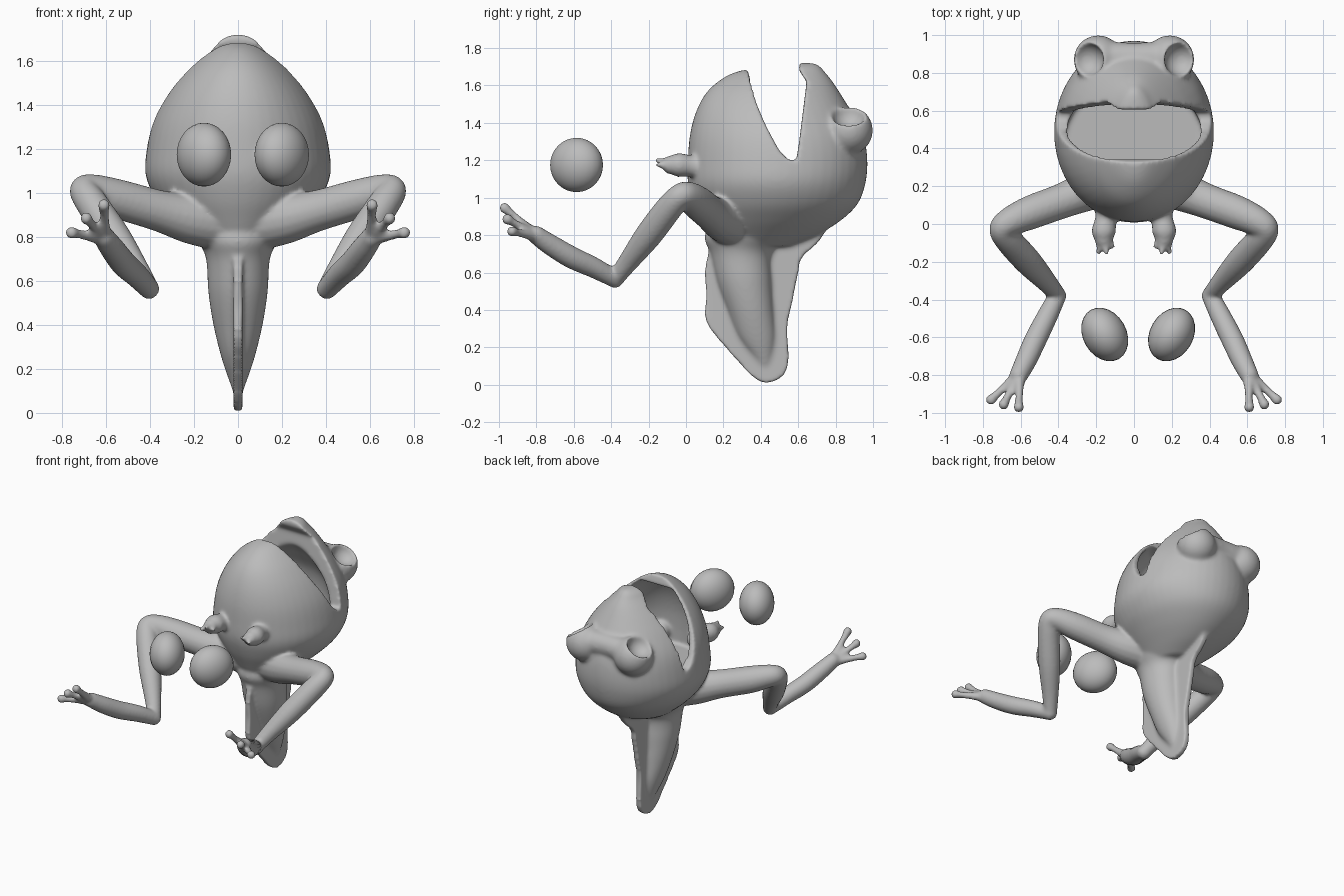
import bpy, bmesh, math
from mathutils import Vector, Matrix

if "Cube" in bpy.data.objects:
    bpy.data.objects.remove(bpy.data.objects["Cube"])

skin = bpy.data.materials.new("plain_grey")
skin.use_nodes = True
skin.diffuse_color = (0.5, 0.5, 0.5, 1)
skin.node_tree.nodes["Principled BSDF"].inputs["Base Color"].default_value = (0.5, 0.5, 0.5, 1)


def spline(rows, steps=6):
    """Catmull-Rom interpolation through rows of numbers."""
    out = []
    for i in range(len(rows) - 1):
        a, b, c, d = (rows[max(0, min(len(rows) - 1, i + k))] for k in (-1, 0, 1, 2))
        for s in range(steps):
            t = s / steps
            out.append([0.5 * (2 * q + (r - p) * t + (2 * p - 5 * q + 4 * r - w) * t * t
                               + (3 * q - p - 3 * r + w) * t ** 3) for p, q, r, w in zip(a, b, c, d)])
    return out + [list(rows[-1])]


def skin_rings(bm, rings):
    loops = [[bm.verts.new(p) for p in ring] for ring in rings]
    n = len(loops[0])
    for a, b in zip(loops, loops[1:]):
        for i in range(n):
            bm.faces.new((a[i], a[(i + 1) % n], b[(i + 1) % n], b[i]))
    bm.faces.new(loops[0][::-1])
    bm.faces.new(loops[-1])


def stack(bm, rows, n=48):
    """Upright form from rows of height, front, back and half width."""
    rings = []
    for z, front, back, half in spline(rows):
        turn = [2 * math.pi * i / n for i in range(n)]
        rings.append([(half * math.cos(t), (front + back) / 2 + (back - front) / 2 * math.sin(t), z)
                      for t in turn])
    skin_rings(bm, rings)


def limb(bm, rows, side=1, n=16):
    """Round tube through rows of x, y, z and radius, with ball ends."""
    path = spline(rows)
    pts = [Vector((p[0] * side, p[1], p[2])) for p in path]
    rings = []
    for i, p in enumerate(pts):
        along = (pts[min(i + 1, len(pts) - 1)] - pts[max(i - 1, 0)]).normalized()
        u = along.orthogonal().normalized() if i == 0 else (u - along * u.dot(along)).normalized()
        v = along.cross(u)
        rings.append([p + path[i][3] * (u * math.cos(2 * math.pi * k / n) + v * math.sin(2 * math.pi * k / n))
                      for k in range(n)])
    skin_rings(bm, rings)
    for i in (0, -1):
        ball(bm, pts[i], path[i][3])


def ball(bm, centre, radius):
    bmesh.ops.create_uvsphere(bm, u_segments=24, v_segments=16, radius=radius,
                              matrix=Matrix.Translation(centre))


def slab(bm, outline, half):
    """Side outline of y and z points, given thickness across x."""
    skin_rings(bm, [[(x, y, z) for y, z in outline] for x in (-half, half)])


def make(name, bm):
    bmesh.ops.recalc_face_normals(bm, faces=bm.faces)
    mesh = bpy.data.meshes.new(name)
    bm.to_mesh(mesh)
    bm.free()
    mesh.materials.append(skin)
    obj = bpy.data.objects.new(name, mesh)
    bpy.context.collection.objects.link(obj)
    return obj


def voxel(obj, size):
    mod = obj.modifiers.new("merge", "REMESH")
    mod.mode = "VOXEL"
    mod.voxel_size = size


def bake(obj):
    deps = bpy.context.evaluated_depsgraph_get()
    mesh = bpy.data.meshes.new_from_object(obj.evaluated_get(deps))
    obj.modifiers.clear()
    obj.data = mesh


# Head and belly, with brow and eye bulges
belly = [(0.74, .16, .55, .13), (0.80, .12, .70, .20), (0.88, .08, .83, .29), (0.97, .04, .92, .37),
         (1.08, .01, .96, .42), (1.20, .01, .97, .415), (1.33, .02, .95, .385), (1.45, .05, .89, .325),
         (1.55, .10, .83, .25), (1.62, .17, .785, .18), (1.67, .26, .745, .12), (1.70, .40, .72, .08),
         (1.72, .50, .69, .03)]
bm = bmesh.new()
stack(bm, belly)
limb(bm, [(-.17, .88, 1.38, .09), (0, .88, 1.39, .08), (.17, .88, 1.38, .09)])
for s in (1, -1):
    ball(bm, (.19 * s, .87, 1.36), .13)
head = make("head", bm)
voxel(head, 0.012)
bake(head)

# Mouth opening, mouth hollow and eye sockets
opening = bmesh.new()
slab(opening, [(.33, 1.85), (.33, 1.68), (.38, 1.5), (.43, 1.38), (.5, 1.25), (.55, 1.2), (.59, 1.2),
               (.605, 1.3), (.63, 1.5), (.645, 1.62), (.605, 1.68), (.6, 1.85)], .6)
hollow = bmesh.new()
stack(hollow, [(z, f + .05, b - .2, w - .045) for z, f, b, w in belly if 1.05 < z < 1.65])
sockets = bmesh.new()
for s in (1, -1):
    ball(sockets, (.25 * s, .87, 1.455), .09)
cutters = [make(n, b) for n, b in (("mouth_cutter", opening), ("hollow_cutter", hollow),
                                   ("socket_cutter", sockets))]
for cutter in cutters:
    cutter.hide_render = True
    cut = head.modifiers.new("cut", "BOOLEAN")
    cut.operation = "DIFFERENCE"
    cut.solver = "EXACT"
    cut.object = cutter
bake(head)

# Tail core and fin
bm = bmesh.new()
bm.from_mesh(head.data)
stack(bm, [(.09, .40, .44, .02), (.13, .37, .46, .035), (.25, .28, .48, .075), (.40, .22, .47, .112),
           (.55, .165, .46, .135), (.70, .13, .46, .145), (.78, .10, .54, .18), (.86, .12, .62, .22)])
fin = [(.13, .75), (.10, .6), (.11, .48), (.10, .38), (.13, .3), (.23, .18), (.35, .05), (.43, .01),
       (.52, .05), (.55, .15), (.54, .3), (.57, .45), (.6, .6), (.62, .68), (.72, .78), (.72, .87), (.3, .87)]
slab(bm, spline(fin, 4), .02)

# Legs, toes, arms and fingers
for s in (1, -1):
    limb(bm, [(.10, .24, .87, .13), (.22, .19, .885, .115), (.36, .13, .92, .095), (.55, .06, .975, .09),
              (.66, .01, 1.01, .077), (.70, -.03, 1.01, .067), (.66, -.09, .945, .073), (.56, -.20, .80, .073),
              (.46, -.31, .655, .055), (.41, -.37, .575, .046)], s)
    limb(bm, [(.405, -.38, .565, .048), (.46, -.49, .625, .056), (.52, -.61, .68, .06),
              (.57, -.72, .745, .057), (.61, -.80, .80, .05)], s)
    for tip in ((.61, -.97, .945), (.69, -.955, .885), (.757, -.93, .82)):
        base, end = Vector((.605, -.79, .79)), Vector(tip)
        limb(bm, [(*base.lerp(end, t), r) for t, r in ((0, .035), (.45, .025), (.8, .022), (1, .03))], s)
    limb(bm, [(.14, .08, 1.165, .065), (.15, .02, 1.17, .058), (.16, -.04, 1.175, .065),
              (.16, -.08, 1.175, .05)], s)
    for tip in ((.112, -.12, 1.18), (.145, -.155, 1.2), (.188, -.15, 1.175)):
        limb(bm, [(.16, -.06, 1.175, .04), (*tip, .014)], s)
frog = make("frog_body", bm)
for helper in cutters + [head]:
    bpy.data.objects.remove(helper)
voxel(frog, 0.01)
soften = frog.modifiers.new("soften", "SMOOTH")
soften.factor = 0.5
soften.iterations = 12
bake(frog)

# Floating eyeballs
eyes = []
for name, s in (("left_eyeball", 1), ("right_eyeball", -1)):
    bm = bmesh.new()
    ball(bm, (0, 0, 0), 1)
    eye = make(name, bm)
    eye.data.transform(Matrix.Translation((.022 + .177 * s, -.585, 1.175))
                       @ Matrix.Rotation(math.radians(-30 * s), 4, "Z") @ Matrix.Diagonal((.115, .15, .145, 1)))
    eyes.append(eye)
for obj in [frog] + eyes:
    for poly in obj.data.polygons:
        poly.use_smooth = True
